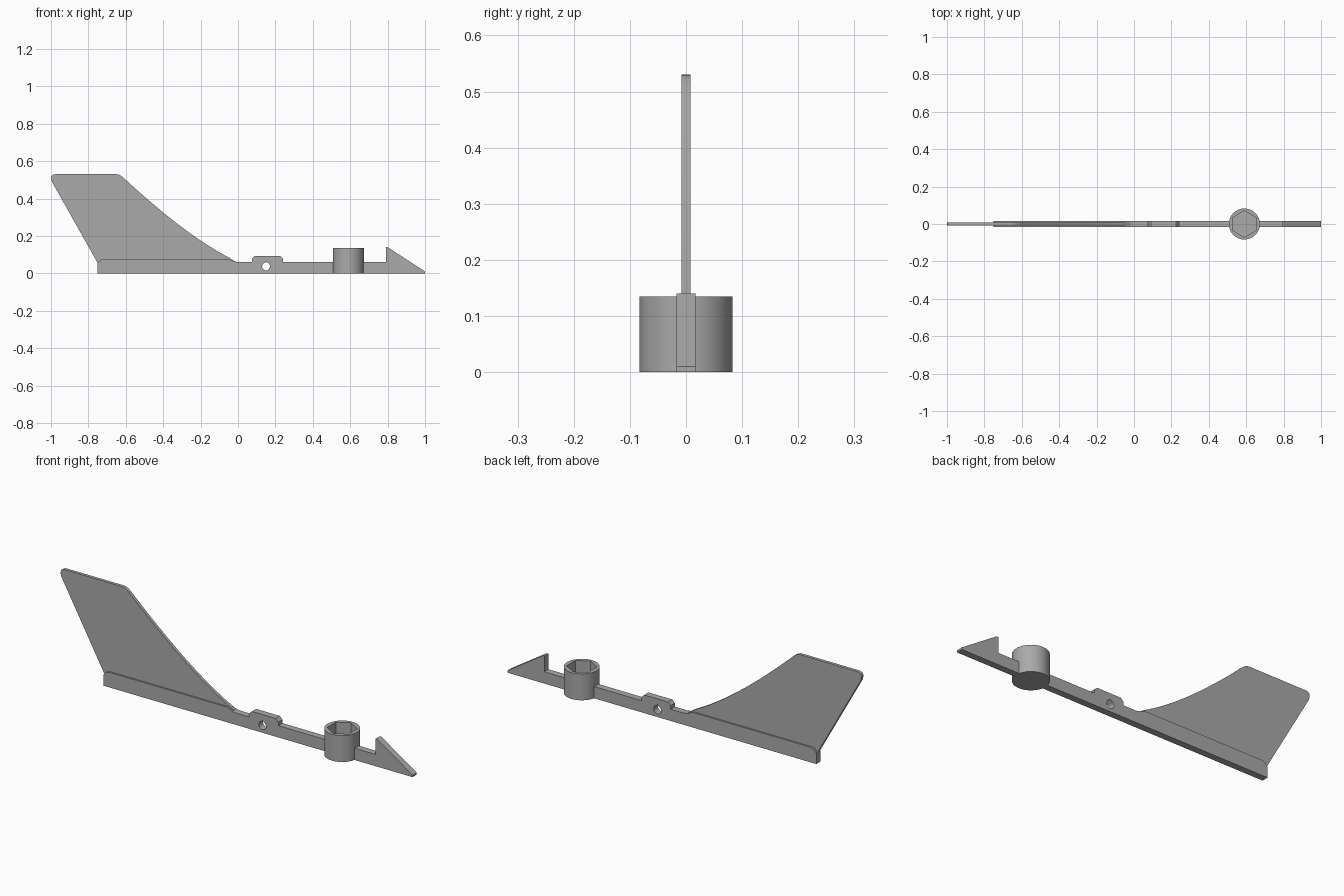
import bpy, bmesh, math
from mathutils import Vector

cube = bpy.data.objects.get("Cube")
if cube:
    bpy.data.objects.remove(cube, do_unlink=True)

grey = bpy.data.materials.new("plain grey")
grey.use_nodes = True
colour = (0.4, 0.4, 0.4, 1)
grey.diffuse_color = colour
grey.node_tree.nodes["Principled BSDF"].inputs["Base Color"].default_value = colour


def prism(name, outline, offset, depth):
    """Closed outline swept along the depth vector."""
    bm = bmesh.new()
    face = bm.faces.new([bm.verts.new(Vector(p) + Vector(offset)) for p in outline])
    swept = bmesh.ops.extrude_face_region(bm, geom=[face])["geom"]
    bmesh.ops.translate(bm, vec=depth, verts=[v for v in swept if isinstance(v, bmesh.types.BMVert)])
    bmesh.ops.recalc_face_normals(bm, faces=bm.faces)
    mesh = bpy.data.meshes.new(name)
    bm.to_mesh(mesh)
    bm.free()
    mesh.materials.append(grey)
    obj = bpy.data.objects.new(name, mesh)
    bpy.context.collection.objects.link(obj)
    return obj


def plate(name, points, thickness):
    """Side profile in x and z, centred on y = 0."""
    return prism(name, [(x, 0, z) for x, z in points], (0, -thickness / 2, 0), (0, thickness, 0))


def column(name, x, radius, sides, bottom, top):
    ring = [(x + radius * math.sin(math.tau * i / sides),
             radius * math.cos(math.tau * i / sides), 0) for i in range(sides)]
    return prism(name, ring, (0, 0, bottom), (0, 0, top - bottom))


def activate(obj):
    bpy.ops.object.select_all(action='DESELECT')
    obj.select_set(True)
    bpy.context.view_layer.objects.active = obj


def cut(obj, cutter):
    mod = obj.modifiers.new("cut", 'BOOLEAN')
    mod.operation = 'DIFFERENCE'
    mod.solver = 'EXACT'
    mod.object = cutter
    activate(obj)
    bpy.ops.object.modifier_apply(modifier=mod.name)
    bpy.data.objects.remove(cutter, do_unlink=True)


def bezier(a, b, c, steps):
    a, b, c = Vector(a), Vector(b), Vector(c)
    return [tuple(a.lerp(b, i / steps).lerp(b.lerp(c, i / steps), i / steps))
            for i in range(steps + 1)]


SOCKET_X, SOCKET_R, SOCKET_H = 0.59, 0.083, 0.135

# Long rail with the raised pivot lug and the barbed nose
rail = plate("rail", [
    (-0.75, 0), (1, 0), (1, 0.01), (0.80, 0.14), (0.79, 0.14), (0.79, 0.06),
    (0.24, 0.06), (0.24, 0.078), (0.225, 0.093), (0.09, 0.093), (0.075, 0.078), (0.075, 0.06),
    *bezier((0.01, 0.06), (-0.02, 0.06), (-0.05, 0.077), 6),
    (-0.72, 0.077), (-0.735, 0.072), (-0.75, 0.055)], 0.034)

# Pin hole through the lug, slightly pointed at the top
hole = [(0.15 + 0.021 * math.sin(math.tau * i / 24),
         0.037 + 0.021 * math.cos(math.tau * i / 24)) for i in range(24)]
hole[0] = (0.15, 0.064)
cut(rail, plate("hole_cutter", hole, 0.1))
cut(rail, column("rail_gap_cutter", SOCKET_X, SOCKET_R, 64, -0.1, 0.3))

# Round socket with a hexagonal pocket
socket = column("socket", SOCKET_X, SOCKET_R, 64, 0, SOCKET_H)
cut(socket, column("pocket_cutter", SOCKET_X, 0.071, 6, 0.03, 0.3))

# Thin swept fin with rounded upper corners
fin = plate("fin", [
    (-0.75, 0.03), (-0.75, 0.055),
    *bezier((-0.995, 0.49), (-1.008, 0.53), (-0.975, 0.53), 6),
    *bezier((-0.65, 0.53), (-0.63, 0.53), (-0.60, 0.50), 6),
    *bezier((-0.60, 0.50), (-0.274, 0.20), (-0.05, 0.086), 20)[1:],
    (-0.02, 0.066), (-0.02, 0.03)], 0.016)

for part in (rail, socket, fin):
    activate(part)
    bpy.ops.object.shade_smooth_by_angle(angle=math.radians(30))
